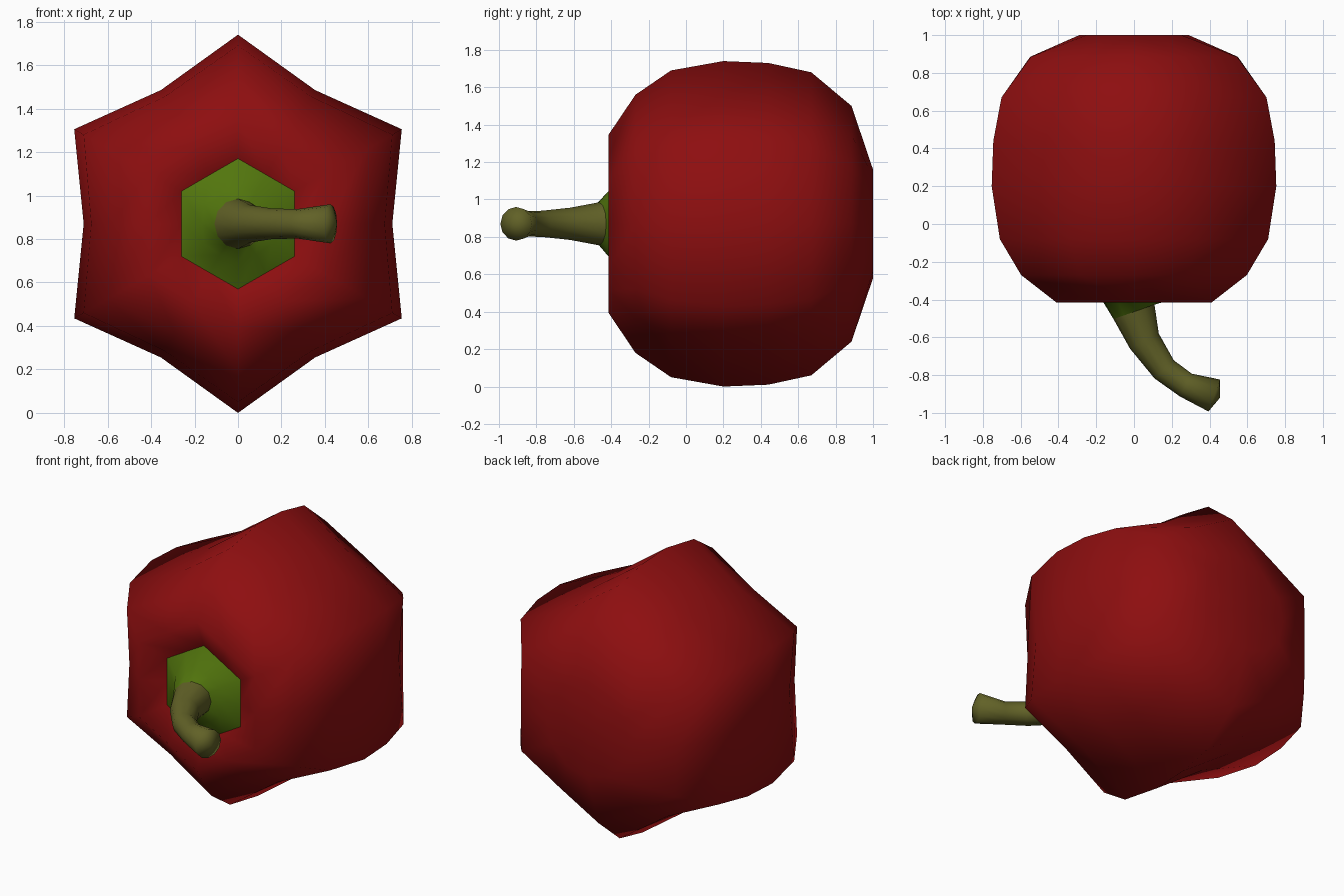
import bpy, bmesh, math
from mathutils import Vector

if "Cube" in bpy.data.objects:
    bpy.data.objects.remove(bpy.data.objects["Cube"])

SIDES = 12
CZ = 0.87  # height of the fruit's axis, which runs along y


def material(name, rgb):
    m = bpy.data.materials.new(name)
    m.diffuse_color = (*rgb, 1)
    m.use_nodes = True
    m.node_tree.nodes["Principled BSDF"].inputs["Base Color"].default_value = m.diffuse_color
    return m


red = material("pepper red", (0.27, 0.0045, 0.005))
green = material("calyx green", (0.085, 0.18, 0.004))
olive = material("stem olive", (0.12, 0.12, 0.02))


def lobed_ring(y, ridge, valley):
    """Twelve points round the axis, alternating ridge and valley."""
    pts = []
    for i in range(SIDES):
        a = math.radians(90 + 30 * i)
        r = valley if i % 2 else ridge
        pts.append(Vector((r * math.cos(a), y, CZ + r * math.sin(a))))
    return pts


def tube_ring(center, direction, r):
    """Circle square to a path lying in the horizontal plane."""
    side = Vector((-direction.y, direction.x, 0))
    return [center + r * (math.cos(a) * Vector((0, 0, 1)) - math.sin(a) * side)
            for a in (math.radians(30 * i) for i in range(SIDES))]


def loft(name, rings, mat, tip=None):
    bm = bmesh.new()
    loops = [[bm.verts.new(p) for p in ring] for ring in rings]
    for a, b in zip(loops, loops[1:]):
        for i in range(SIDES):
            j = (i + 1) % SIDES
            bm.faces.new((a[i], a[j], b[j], b[i]))
    if tip:
        t = bm.verts.new(tip)
        last = loops[-1]
        for i in range(SIDES):
            bm.faces.new((last[i], last[(i + 1) % SIDES], t))
    bmesh.ops.recalc_face_normals(bm, faces=bm.faces)
    for f in bm.faces:
        f.smooth = True
    me = bpy.data.meshes.new(name)
    bm.to_mesh(me)
    bm.free()
    me.materials.append(mat)
    ob = bpy.data.objects.new(name, me)
    bpy.context.collection.objects.link(ob)
    return ob


# Fruit: y, ridge radius, valley radius, from the stem dimple to the back
body = [(-0.345, 0.30, 0.26), (-0.415, 0.475, 0.41), (-0.27, 0.69, 0.58),
        (-0.08, 0.82, 0.675), (0.20, 0.87, 0.71), (0.44, 0.86, 0.705),
        (0.67, 0.81, 0.67), (0.885, 0.63, 0.55), (1.0, 0.29, 0.29)]
loft("pepper_body", [lobed_ring(*p) for p in body], red, (0, 0.985, CZ))

# Stem path: x, y, radius
path = [(0.0, -0.465, 0.115), (0.055, -0.62, 0.086), (0.16, -0.77, 0.07),
        (0.275, -0.853, 0.068), (0.425, -0.908, 0.09)]
centers = [Vector((x, y, CZ)) for x, y, r in path]
stem = []
for i, c in enumerate(centers):
    d = centers[min(i + 1, len(path) - 1)] - centers[max(i - 1, 0)]
    stem.append(tube_ring(c, d.normalized(), path[i][2]))

# Calyx: green skirt rising from the dimple to the stem
loft("calyx", [lobed_ring(-0.345, 0.30, 0.26), lobed_ring(-0.41, 0.18, 0.165),
               stem[0]], green)
loft("stem", stem, olive, (0.455, -0.92, CZ))
